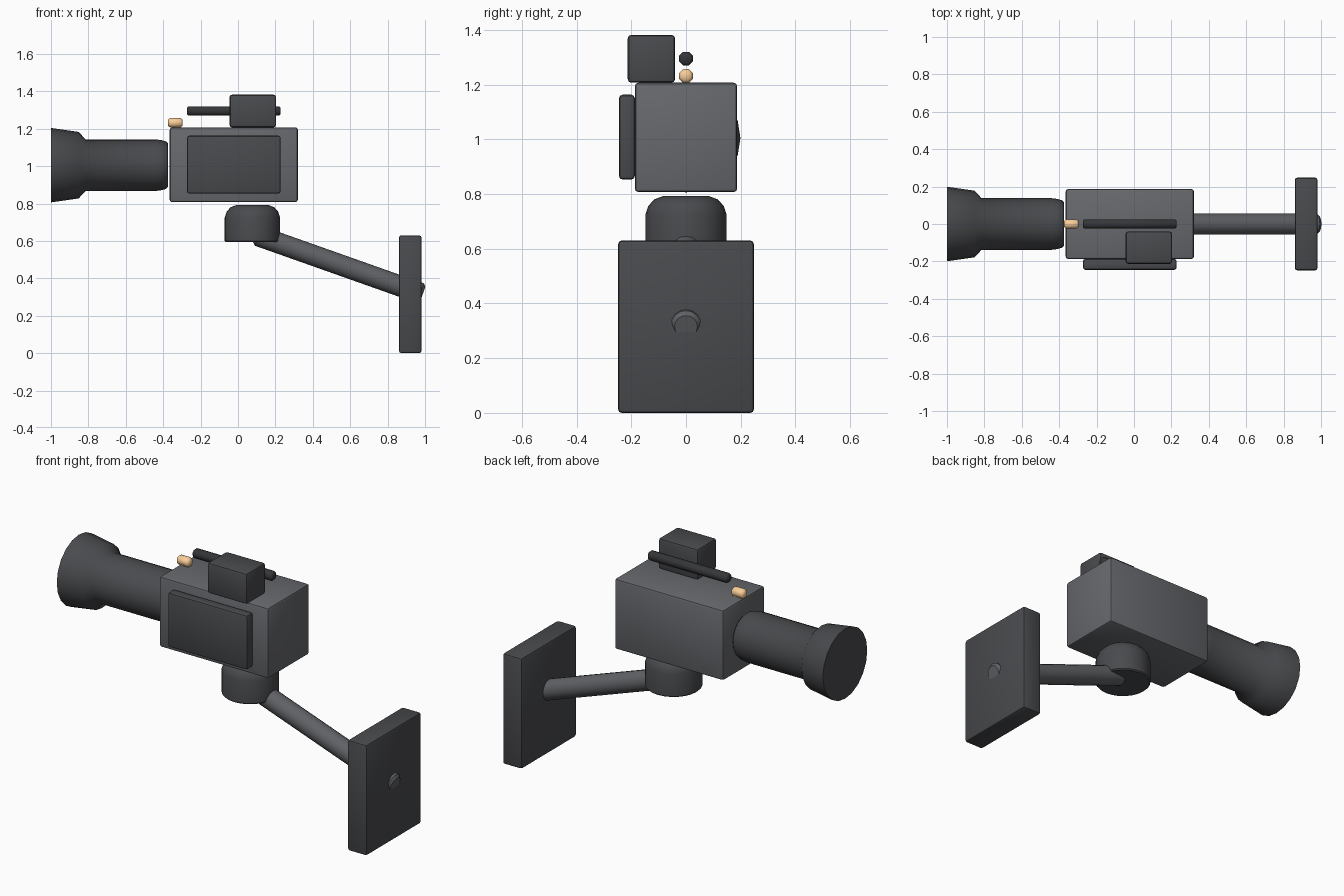
import bpy, bmesh, math
from mathutils import Vector, Matrix

if "Cube" in bpy.data.objects:
    bpy.data.objects.remove(bpy.data.objects["Cube"])

COLOURS = {
    "body_grey": (0.135, 0.14, 0.152, 1),
    "arm_grey": (0.115, 0.12, 0.13, 1),
    "dark_grey": (0.067, 0.069, 0.075, 1),
    "black": (0.036, 0.037, 0.04, 1),
    "copper": (0.95, 0.62, 0.32, 1),
}
MATS = {}
for key, colour in COLOURS.items():
    MATS[key] = bpy.data.materials.new(key)
    MATS[key].diffuse_color = colour


def finish(name, bm, mat, angle=35):
    bmesh.ops.recalc_face_normals(bm, faces=bm.faces[:])
    me = bpy.data.meshes.new(name)
    bm.to_mesh(me)
    bm.free()
    me.materials.append(MATS[mat])
    ob = bpy.data.objects.new(name, me)
    bpy.context.collection.objects.link(ob)
    bpy.ops.object.select_all(action='DESELECT')
    ob.select_set(True)
    bpy.context.view_layer.objects.active = ob
    bpy.ops.object.shade_smooth_by_angle(angle=math.radians(angle))
    return ob


def box(name, lo, hi, mat, bevel=0.013):
    """Chamfered box between two corners."""
    lo, hi = Vector(lo), Vector(hi)
    bm = bmesh.new()
    bmesh.ops.create_cube(bm, size=1)
    bmesh.ops.scale(bm, vec=hi - lo, verts=bm.verts)
    bmesh.ops.translate(bm, vec=(lo + hi) / 2, verts=bm.verts)
    bmesh.ops.bevel(bm, geom=bm.edges[:], offset=bevel, segments=2,
                    profile=0.5, affect='EDGES')
    return finish(name, bm, mat)


def lathe(name, origin, axis, profile, sides, mat, phase=0.0, angle=35):
    """Closed turned solid; profile is (distance along axis, radius)."""
    bm = bmesh.new()
    rings = []
    for d, r in profile:
        rings.append([bm.verts.new((r * math.cos(phase + 2 * math.pi * i / sides),
                                    r * math.sin(phase + 2 * math.pi * i / sides), d))
                      for i in range(sides)])
    for a, b in zip(rings, rings[1:]):
        for i in range(sides):
            j = (i + 1) % sides
            bm.faces.new((a[i], a[j], b[j], b[i]))
    bm.faces.new(rings[0])
    bm.faces.new(rings[-1])
    rot = Vector(axis).to_track_quat('Z', 'Y').to_matrix().to_4x4()
    bm.transform(Matrix.Translation(origin) @ rot)
    return finish(name, bm, mat, angle)


def rod(name, a, b, r, sides, bevel, mat, phase=0.0, angle=35):
    """Chamfered cylinder between two points."""
    a, b = Vector(a), Vector(b)
    n = (b - a).length
    return lathe(name, a, b - a, [(0, r - bevel), (bevel, r), (n - bevel, r), (n, r - bevel)],
                 sides, mat, phase, angle)


# Camera body, side screen and viewfinder block
box("camera_body", (-0.365, -0.187, 0.807), (0.32, 0.187, 1.207), "body_grey")
box("side_screen", (-0.273, -0.245, 0.853), (0.228, -0.187, 1.163), "dark_grey")
box("viewfinder_block", (-0.045, -0.213, 1.207), (0.203, -0.04, 1.382), "dark_grey")

# Lens barrel flaring into a hood, pointing along -x
lathe("lens_and_hood", (0, 0, 1.005), (-1, 0, 0),
      [(0.375, 0.117), (0.385, 0.127), (0.41, 0.134), (0.44, 0.138),
       (0.815, 0.138), (0.852, 0.178), (1.0, 0.199)], 20, "dark_grey", angle=55)

# Top rod and small copper indicator
rod("top_rod", (-0.273, 0, 1.295), (0.228, 0, 1.295), 0.027, 8, 0.008, "black",
    math.pi / 8, 50)
rod("indicator_light", (-0.374, 0, 1.232), (-0.296, 0, 1.232), 0.027, 8, 0.01, "copper",
    math.pi / 8, 50)

# Swivel mount under the body
lathe("swivel_mount", (0.077, 0, 0), (0, 0, 1),
      [(0.594, 0.142), (0.6, 0.148), (0.726, 0.148), (0.756, 0.138),
       (0.78, 0.117), (0.792, 0.085)], 24, "dark_grey")

# Sloping arm and wall plate
rod("support_arm", (0.095, 0, 0.632), (0.988, 0, 0.316), 0.056, 16, 0.014, "arm_grey")
box("wall_plate", (0.86, -0.248, 0.0), (0.981, 0.248, 0.63), "dark_grey")

for m in bpy.data.materials:
    if m.users and not m.is_grease_pencil:
        m.use_nodes = True
        m.node_tree.nodes["Principled BSDF"].inputs["Base Color"].default_value = m.diffuse_color
